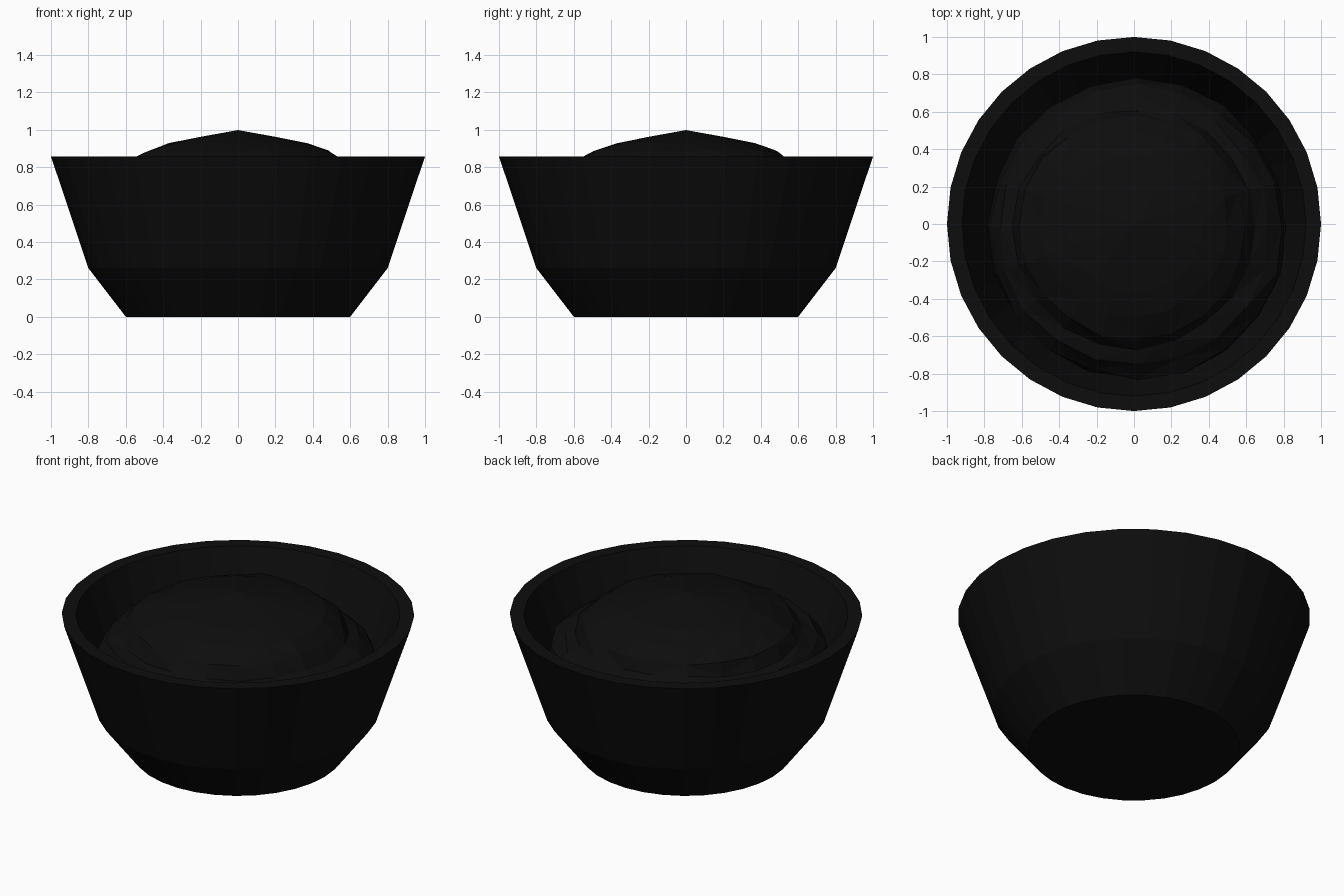
import bpy, bmesh, math, random

if "Cube" in bpy.data.objects:
    bpy.data.objects.remove(bpy.data.objects["Cube"])

random.seed(4)

black = bpy.data.materials.new("black")
black.diffuse_color = (0.004, 0.004, 0.004, 1)
black.use_nodes = True
black.node_tree.nodes["Principled BSDF"].inputs["Base Color"].default_value = black.diffuse_color


def ring(bm, r, z, n, wobble=lambda a: (0, 0, 0)):
    verts = []
    for i in range(n):
        a = 2 * math.pi * i / n
        dr, dz, shift = wobble(a)
        verts.append(bm.verts.new(((r + dr) * math.cos(a) + shift,
                                   (r + dr) * math.sin(a) - shift, z + dz)))
    return verts


def bridge(bm, a, b):
    n = len(a)
    for i in range(n):
        j = (i + 1) % n
        bm.faces.new((a[i], a[j], b[j], b[i]))


def finish(bm, name):
    bmesh.ops.recalc_face_normals(bm, faces=bm.faces)
    mesh = bpy.data.meshes.new(name)
    bm.to_mesh(mesh)
    bm.free()
    mesh.materials.append(black)
    obj = bpy.data.objects.new(name, mesh)
    bpy.context.collection.objects.link(obj)
    return obj


# Bowl: revolved outer wall, flat rim, inner wall and inner floor
bm = bmesh.new()
profile = [(0.6, 0), (0.8, 0.26), (1.0, 0.857), (0.92, 0.857),
           (0.73, 0.29), (0.56, 0.08)]
rings = [ring(bm, r, z, 32) for r, z in profile]
for lower, upper in zip(rings, rings[1:]):
    bridge(bm, lower, upper)
bm.faces.new(rings[0])
bm.faces.new(rings[-1])
finish(bm, "bowl")

# Filling: lumpy swirled mound with a stepped ledge, sunk into the bowl
bm = bmesh.new()
mound = [(0.2, 0.962, 0.0), (0.37, 0.928, 0.1), (0.50, 0.885, 0.5),
         (0.60, 0.82, 0.8), (0.64, 0.75, 0.8), (0.72, 0.72, 1.0),
         (0.78, 0.66, 1.0), (0.80, 0.56, 0.6)]
rings = []
for k, (r, z, loose) in enumerate(mound):
    def wobble(a, k=k, loose=loose):
        swirl = 0.025 * math.sin(a - 0.5 * k)
        return (loose * (swirl + random.uniform(-0.015, 0.015)),
                loose * random.uniform(-0.015, 0.015),
                0.02 * loose)
    rings.append(ring(bm, r, z, 20, wobble))
for outer, inner in zip(rings, rings[1:]):
    bridge(bm, outer, inner)
peak = bm.verts.new((0, 0, 0.998))
top = rings[0]
for i in range(len(top)):
    bm.faces.new((peak, top[i], top[(i + 1) % len(top)]))
bmesh.ops.triangulate(bm, faces=bm.faces)
finish(bm, "filling")
